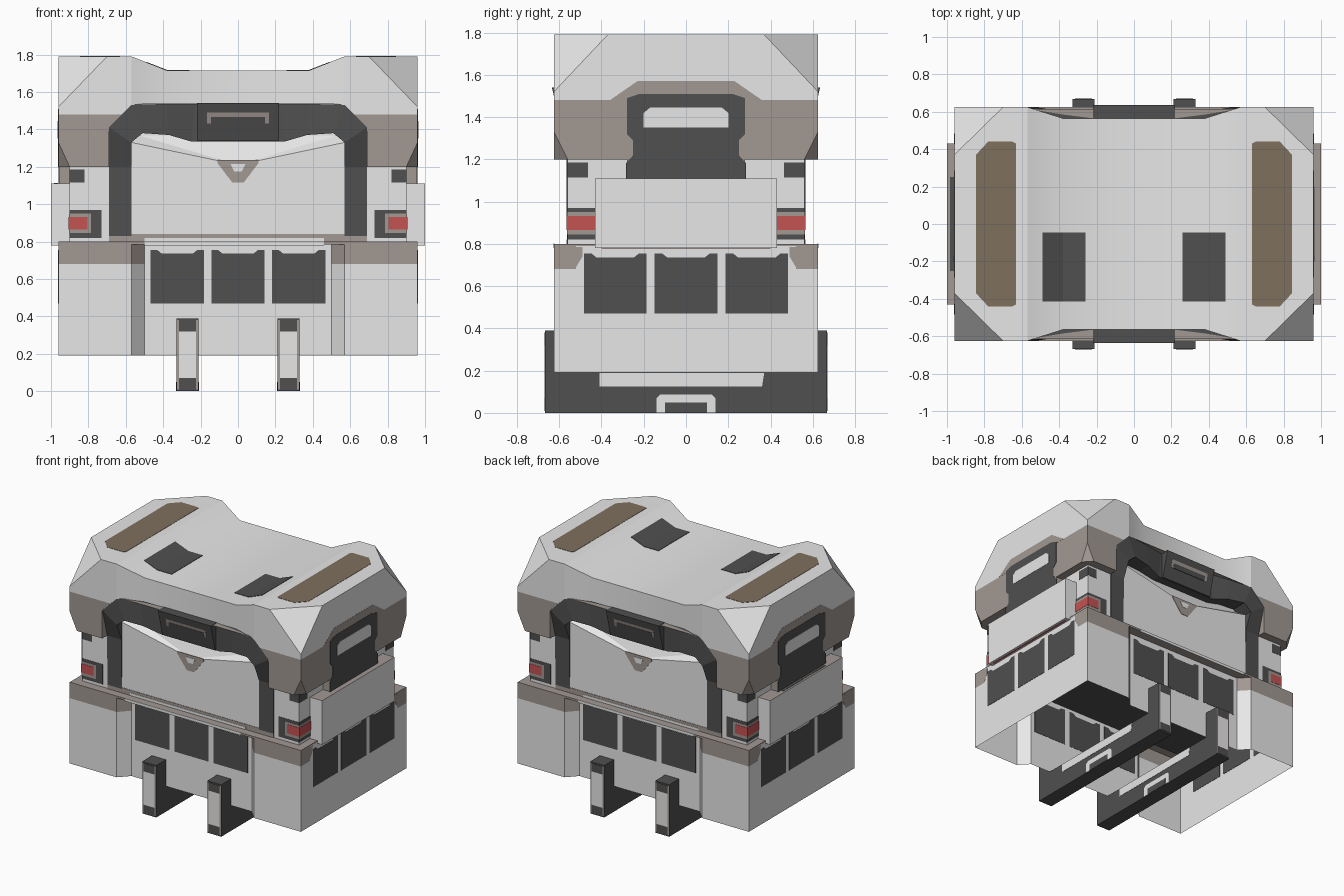
import bpy
import bmesh
from mathutils import Vector

default_cube = bpy.data.objects.get("Cube")
if default_cube:
    bpy.data.objects.remove(default_cube, do_unlink=True)


def make_material(name, red, green, blue):
    material = bpy.data.materials.new(name)
    material.use_nodes = True
    colour = (red, green, blue, 1)
    material.diffuse_color = colour
    material.node_tree.nodes["Principled BSDF"].inputs["Base Color"].default_value = colour
    return material


LIGHT = make_material("light grey", .8, .8, .8)
DARK = make_material("dark grey", .08, .08, .08)
BROWN = make_material("warm grey", .36, .315, .29)
OCHRE = make_material("ochre brown", .21, .16, .11)
RED = make_material("red lamp", .56, .085, .085)
SIDES = (-1, 1)


def finish(name, bm, *materials, rule=None):
    bmesh.ops.recalc_face_normals(bm, faces=bm.faces)
    if rule:
        for face in bm.faces:
            face.material_index = int(rule(face.calc_center_median(), face.normal))
    mesh = bpy.data.meshes.new(name)
    bm.to_mesh(mesh)
    bm.free()
    for material in materials:
        mesh.materials.append(material)
    part = bpy.data.objects.new(name, mesh)
    bpy.context.collection.objects.link(part)
    return part


def prism_bmesh(points, axis, low, high):
    """Extrude a 2D outline along the x, y or z axis."""
    place = {"x": lambda a, b, t: (t, a, b),
             "y": lambda a, b, t: (a, t, b),
             "z": lambda a, b, t: (a, b, t)}[axis]
    bm = bmesh.new()
    start = [bm.verts.new(place(a, b, low)) for a, b in points]
    end = [bm.verts.new(place(a, b, high)) for a, b in points]
    bm.faces.new(start)
    bm.faces.new(end)
    for i in range(len(points)):
        bm.faces.new((start[i - 1], start[i], end[i], end[i - 1]))
    return bm


def prism(name, points, axis, low, high, *materials, rule=None):
    return finish(name, prism_bmesh(points, axis, low, high), *materials, rule=rule)


def rect(left, right, bottom, top):
    return [(left, bottom), (right, bottom), (right, top), (left, top)]


def box(name, x, y, z, *materials, rule=None):
    return prism(name, rect(*x, *y), "z", *z, *materials, rule=rule)


def plate(name, points, axis, position, material):
    return prism(name, points, axis, position - .002, position + .002, material)


def loft(name, rings, material):
    """Join a row of four-sided sections into a closed bar."""
    bm = bmesh.new()
    rings = [[bm.verts.new(p) for p in ring] for ring in rings]
    for a, b in zip(rings, rings[1:]):
        for i in range(4):
            bm.faces.new((a[i - 1], a[i], b[i], b[i - 1]))
    bm.faces.new(rings[0])
    bm.faces.new(rings[-1])
    return finish(name, bm, material)


def mirrored(half):
    """Complete an outline symmetric about its first coordinate."""
    return half + [(-a, b) for a, b in reversed(half)]


def span(sign, low, high):
    return sorted((sign * low, sign * high))


def cut(bm, point, normal, remove=False):
    geometry = bm.verts[:] + bm.edges[:] + bm.faces[:]
    result = bmesh.ops.bisect_plane(bm, geom=geometry, plane_co=point, plane_no=normal,
                                    clear_outer=remove)
    if remove:
        edges = [e for e in result["geom_cut"] if isinstance(e, bmesh.types.BMEdge)]
        bmesh.ops.holes_fill(bm, edges=edges)


def window(centre, half):
    """Panel outline with a shallow notch in its top edge."""
    l, r = centre - half, centre + half
    return [(l, .47), (r, .47), (r, .755), (r - .035, .755), (r - .06, .735),
            (l + .06, .735), (l + .035, .755), (l, .755)]


# Lower body: open shell with recessed front and back
quarter = [(.96, .625), (.57, .625), (.5, .55)]
outline = mirrored(quarter)
outline += [(a, -b) for a, b in reversed(outline)]
shell = prism_bmesh(outline, "z", .19, .79)
shell.faces.ensure_lookup_table()
shell.faces.remove(shell.faces[0])
cut(shell, (0, 0, .68), (0, 0, 1))
for s in SIDES:
    cut(shell, (0, s * .52, 0), (0, 1, 0))
finish("lower_body", shell, LIGHT, BROWN,
       rule=lambda c, n: c.z > .68 and abs(c.y) > .56)
box("ledge", (-.96, .96), (-.625, .625), (.785, .8), BROWN)
plate("inner_ceiling", rect(-.95, .95, -.545, .545), "z", .775, DARK)

# Vent panels around the lower body, trim along the ledge
for s in SIDES:
    for i in (-1, 0, 1):
        plate("end_vent", window(i * .325, .142), "y", s * .55, DARK)
        plate("side_vent", window(i * .335, .148), "x", s * .96, DARK)
    # Chamfered lower edge of the brown corner bands
    for sy in SIDES:
        plate("band_corner", [(sy * .52, .785), (sy * .52, .69), (sy * .49, .74), (sy * .49, .785)],
              "x", s * .959, BROWN)
    plate("ledge_trim", rect(-.5, .46, .78, .801), "y", s * .624, LIGHT)

# Middle body
box("middle_body", (-.9, .9), (-.56, .56), (.8, 1.2), LIGHT)
box("upper_core", (-.69, .69), (-.5, .5), (1.2, 1.53), LIGHT)

# Corner lamps and dark corner pads, wrapped around each corner
for sx in SIDES:
    for sy in SIDES:
        layers = [("lamp_housing", .73, .82, .97, DARK), ("lamp_bezel", .785, .845, .95, BROWN),
                  ("lamp", .805, .865, .932, RED)]
        for i, (name, inner, low, high, material) in enumerate(layers):
            grow = .002 * (i + 1)
            box(name, span(sx, inner, .9 + grow), span(sy, .4, .56 + grow), (low, high), material)
        box("corner_pad", span(sx, .82, .902), span(sy, .465, .562), (1.115, 1.185), DARK)

# Lid ends with clipped corners
for sx in SIDES:
    profile = [(.96, 1.2), (.69, 1.2), (.69, 1.41), (.57, 1.53), (.57, 1.79), (.96, 1.79)]
    lid = prism_bmesh([(sx * a, b) for a, b in profile], "y", -.625, .625)
    for sy in SIDES:
        cut(lid, (sx * .96, sy * .37, 1.79), Vector((sx / .26, sy / .255, 1 / .27)).normalized(), True)
        cut(lid, (sx * .96, sy * .56, 1.2), Vector((sx / .06, sy / .065, -1 / .13)).normalized(), True)
    cut(lid, (0, 0, 1.48), (0, 0, 1))
    finish("lid_end", lid, LIGHT, BROWN, rule=lambda c, n: c.z < 1.48)

# Lid middle: a lower, softly shaded bridge that narrows between the ends
columns = mirrored([(.57, (.625, 1.79)), (.38, (.565, 1.715))])
bridge = loft("lid_bridge", [((x, -y, 1.53), (x, y, 1.53), (x, y, top), (x, -y, top))
                             for x, (y, top) in columns], LIGHT)
bpy.ops.object.select_all(action="DESELECT")
bridge.select_set(True)
bpy.context.view_layer.objects.active = bridge
bpy.ops.object.shade_smooth_by_angle()

# Lid top pads
for s in SIDES:
    pad = [(.63, -.43), (.65, -.44), (.78, -.44), (.845, -.37),
           (.845, .37), (.78, .44), (.65, .44), (.63, .43)]
    plate("top_pad", [(s * a, b) for a, b in pad], "z", 1.79, OCHRE)
    bend = [(.26, 1.715), (.38, 1.715), (.49, 1.758)]
    strip = [(s * a, b + .003) for a, b in bend] + [(s * a, b - .003) for a, b in reversed(bend)]
    prism("top_grip", strip, "y", -.415, -.045, DARK)

# Dark arch around each end panel: (outer, inner, depth) stations
stations = [((.69, .83), (.57, .83), .564), ((.69, 1.2), (.57, 1.2), .566),
            ((.69, 1.41), (.57, 1.33), .622), ((.575, 1.535), (.51, 1.38), .622),
            ((.38, 1.535), (.37, 1.37), .6), ((.23, 1.535), (.25, 1.335), .575)]
path = stations + [((-o[0], o[1]), (-i[0], i[1]), d) for o, i, d in reversed(stations)]
for s in SIDES:
    loft("arch", [((o[0], s * d, o[1]), (i[0], s * d, i[1]),
                   (i[0], s * .49, i[1]), (o[0], s * .49, o[1])) for o, i, d in path], DARK)
    plate("arch_ledge", [(a, s * b) for a, b in mirrored([(.56, .615), (.38, .585), (.22, .565)])],
          "z", 1.536, BROWN)

    # End panel with a V-shaped brow sloping back under the arch
    bm = bmesh.new()
    front = [bm.verts.new((x, s * .561, z)) for x, z in
             ((-.57, .83), (.57, .83), (.57, 1.33), (0, 1.21), (-.57, 1.33))]
    back = [bm.verts.new((x, s * .495, 1.38)) for x in (-.57, .57)]
    bm.faces.new(front)
    bm.faces.new((front[3], front[2], back[1]))
    bm.faces.new((front[3], back[1], back[0]))
    bm.faces.new((front[3], back[0], front[4]))
    finish("end_panel", bm, LIGHT)
    latch = mirrored([(.11, 1.235), (.11, 1.22), (.03, 1.115)])
    plate("latch", latch, "y", s * .562, BROWN)
    plate("latch_button", mirrored([(.04, 1.215), (.02, 1.175)]), "y", s * .564, LIGHT)
    plate("panel_sill", rect(-.69, .69, .8, .84), "y", s * .562, BROWN)
    plate("sill_trim", rect(-.5, .46, .8, .82), "y", s * .564, LIGHT)

    # Handle leaning out at the top, with a slot
    grip = [(.54, 1.54), (.635, 1.54), (.585, 1.338), (.5, 1.338)]
    prism("handle", [(s * a, b) for a, b in grip], "x", -.22, .22, DARK)
    for name, half, top, lift, material in (("slot_rim", .165, 1.49, .002, BROWN),
                                            ("slot", .145, 1.465, .004, DARK)):
        face = [(.585 + (z - 1.338) * .248 + lift, z) for z in (1.43, top)]
        face += [(a - .008, z) for a, z in reversed(face)]
        prism(name, [(s * a, z) for a, z in face], "x", -half, half, material)

# Side panels and lid side clasps
for s in SIDES:
    box("side_panel", span(s, .88, 1), (-.43, .43), (.78, 1.11), LIGHT, BROWN,
        rule=lambda c, n: n.z > .5)
    plate("panel_underline", rect(*span(s, .972, .982), -.4, .4), "z", .78, RED)
    box("clasp_base", span(s, .88, .958), (-.28, .28), (1.11, 1.21), BROWN)
    plate("side_brow", mirrored([(.36, 1.48), (.23, 1.57)]), "x", s * .959, BROWN)
    plate("clasp", mirrored([(.285, 1.11), (.285, 1.18), (.25, 1.22), (.25, 1.29),
                             (.28, 1.32), (.28, 1.49), (.22, 1.51)]), "x", s * .961, DARK)
    plate("clasp_window", mirrored([(.2, 1.35), (.2, 1.42), (.17, 1.445)]), "x", s * .963, LIGHT)
plate("clasp_foot", rect(-.985, -.96, -.25, .25), "z", 1.11, DARK)

# Foot runners with upright ends
runner = mirrored([(.667, 0), (.667, .39), (.552, .39), (.552, .19)])
for s in SIDES:
    prism("runner", runner, "x", *span(s, .212, .328), DARK)
    for x, outward in ((.212, -.002), (.328, .002)):
        plate("runner_inlay", [(-.41, .125), (.36, .125), (.37, .188), (-.41, .188)], "x", s * x, LIGHT)
        plate("runner_badge", mirrored([(.14, .002), (.14, .07), (.12, .088)]), "x", s * x, LIGHT)
        plate("runner_slot", mirrored([(.1, .002), (.1, .05)]), "x", s * (x + outward), DARK)
    for sy in SIDES:
        plate("post_rim", rect(*span(s, .213, .327), .01, .38), "y", sy * .666, BROWN)
        for low, high, material in ((.07, .32, LIGHT), (.32, .38, DARK), (.01, .07, DARK)):
            plate("post_inlay", rect(*span(s, .225, .315), low, high), "y", sy * .668, material)
